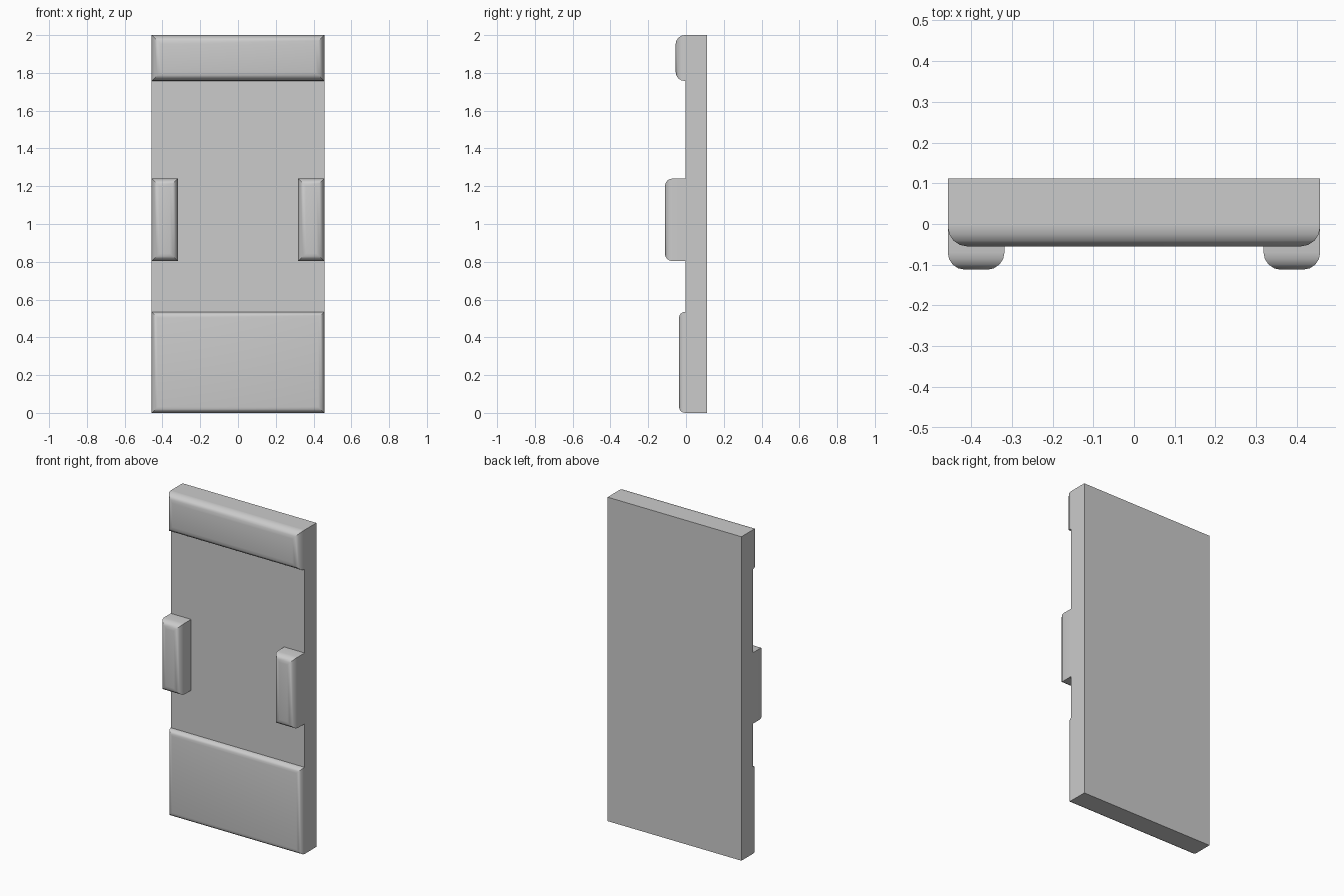
import bpy, bmesh, math

if "Cube" in bpy.data.objects:
    bpy.data.objects.remove(bpy.data.objects["Cube"])

HALF_W = 0.457   # half width of the slab
FRONT = -0.003   # front face of the slab
BACK = 0.112


def block(name, x, y, z, bevel=0.0):
    """Box from (min, max) ranges; a raised pad gets rounded front edges and no hidden back."""
    bm = bmesh.new()
    bmesh.ops.create_cube(bm, size=1.0)
    for v in bm.verts:
        v.co = [r[0] if c < 0 else r[1] for c, r in zip(v.co, (x, y, z))]
    bm.normal_update()
    if bevel:
        back = [f for f in bm.faces if f.normal.y > 0.9]
        bmesh.ops.delete(bm, geom=back, context='FACES_ONLY')
        front = next(f for f in bm.faces if f.normal.y < -0.9)
        bmesh.ops.bevel(bm, geom=list(front.edges), offset=bevel, offset_type='OFFSET',
                        segments=4, profile=0.5, affect='EDGES', clamp_overlap=True)
    mesh = bpy.data.meshes.new(name)
    bm.to_mesh(mesh)
    bm.free()
    ob = bpy.data.objects.new(name, mesh)
    bpy.context.collection.objects.link(ob)
    if bevel:
        bpy.ops.object.select_all(action='DESELECT')
        ob.select_set(True)
        bpy.context.view_layer.objects.active = ob
        bpy.ops.object.shade_smooth_by_angle(angle=math.radians(40))
    return ob


# Main slab
block("slab", (-HALF_W, HALF_W), (FRONT, BACK), (0, 2))

# Raised bar along the top and wide panel at the bottom
block("top_bar", (-HALF_W, HALF_W), (-0.055, FRONT), (1.757, 2), 0.048)
block("bottom_panel", (-HALF_W, HALF_W), (-0.037, FRONT), (0, 0.535), 0.032)

# Pair of side grips
for side, label in ((-1, "left"), (1, "right")):
    xs = sorted((side * 0.318, side * HALF_W))
    block(label + "_grip", xs, (-0.112, FRONT), (0.803, 1.241), 0.042)
